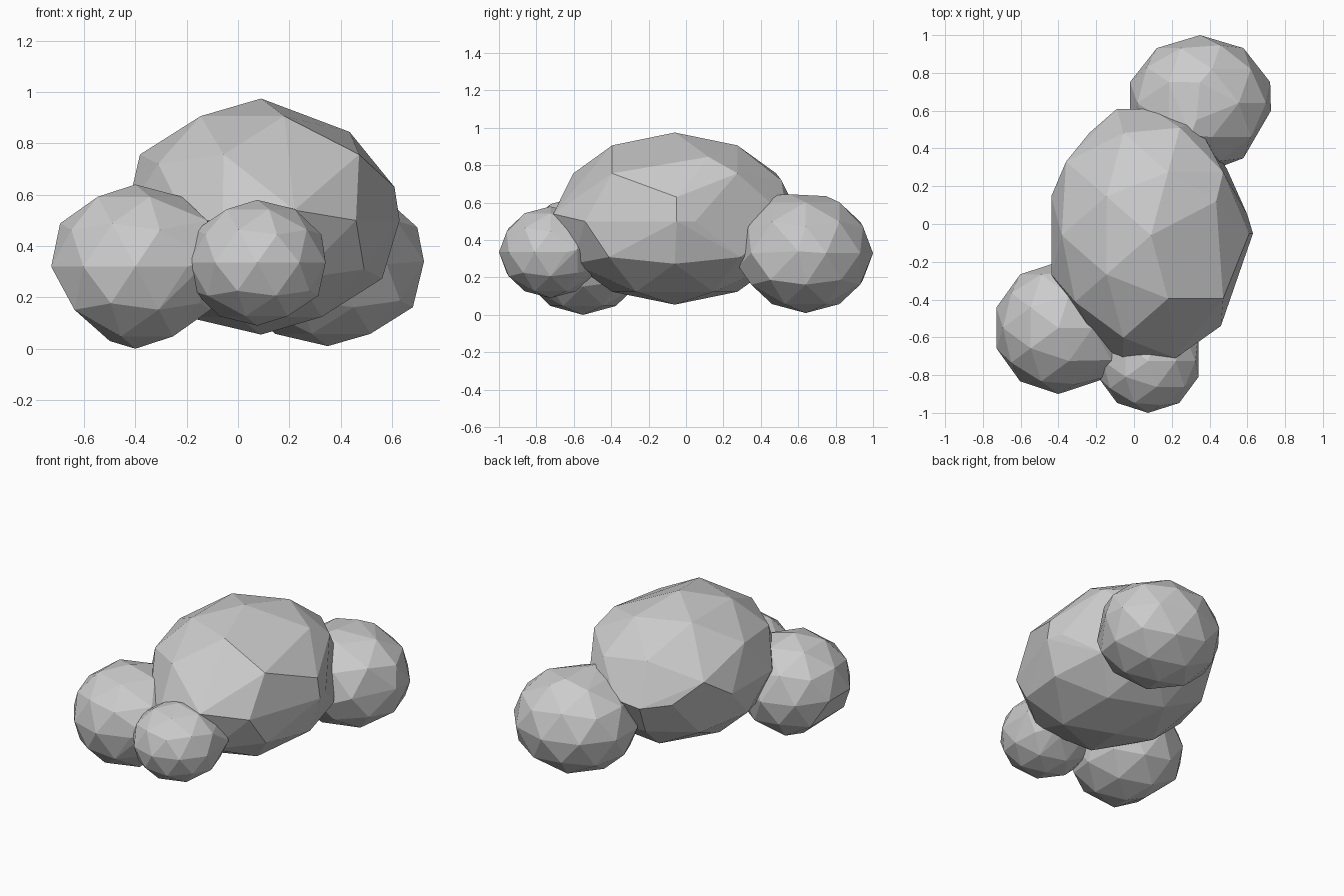
import bpy, bmesh
from mathutils import Vector

if "Cube" in bpy.data.objects:
    bpy.data.objects.remove(bpy.data.objects["Cube"])


def boulder(name, centre, radii, moves=(), extra=()):
    """Faceted ellipsoid; each move pulls its nearest corner, extras bulge the skin."""
    bm = bmesh.new()
    bmesh.ops.create_icosphere(bm, subdivisions=2, radius=1)
    points = [Vector([c + r * k for c, r, k in zip(centre, radii, v.co)]) for v in bm.verts]
    bm.clear()

    # pull chosen corners to their uneven places
    for old, new in moves:
        i = min(range(len(points)), key=lambda k: (points[k] - Vector(old)).length)
        points[i] = Vector(new)

    # wrap a convex skin and merge nearly flat neighbours
    for p in points + [Vector(e) for e in extra]:
        bm.verts.new(p)
    bmesh.ops.convex_hull(bm, input=bm.verts[:])
    loose = [v for v in bm.verts if not v.link_faces]
    bmesh.ops.delete(bm, geom=loose, context='VERTS')
    bmesh.ops.dissolve_limit(bm, angle_limit=0.1, verts=bm.verts[:], edges=bm.edges[:])
    bmesh.ops.recalc_face_normals(bm, faces=bm.faces[:])

    mesh = bpy.data.meshes.new(name)
    bm.to_mesh(mesh)
    bm.free()
    obj = bpy.data.objects.new(name, mesh)
    bpy.context.collection.objects.link(obj)
    return obj


# large central mass
boulder("main_mass", (0.09, -0.06, 0.515), (0.555, 0.67, 0.46), moves=[
    ((0.38, -0.06, 0.91), (0.435, 0.12, 0.845)),
    ((0.24, -0.63, 0.72), (0.22, -0.71, 0.54)),
    ((0.59, -0.06, 0.72), (0.61, -0.05, 0.63)),
    ((0.09, -0.73, 0.515), (-0.06, -0.72, 0.50)),
    ((0.42, -0.60, 0.515), (0.46, -0.54, 0.50)),
    ((-0.24, -0.60, 0.515), (-0.20, -0.62, 0.50)),
    ((-0.31, 0.29, 0.72), (-0.36, 0.33, 0.64)),
    ((0.62, -0.27, 0.515), (0.63, -0.05, 0.50)),
    ((0.62, 0.15, 0.515), (0.60, 0.05, 0.50)),
    ((0.42, 0.48, 0.515), (0.33, 0.54, 0.52)),
], extra=[(-0.09, 0.61, 0.50)])
# lobe at the front left, reaching in behind the front lobe
boulder("front_left_lobe", (-0.40, -0.55, 0.32), (0.345, 0.35, 0.32), moves=[
    ((-0.71, -0.55, 0.18), (-0.65, -0.52, 0.25)),
    ((-0.58, -0.55, 0.05), (-0.50, -0.50, 0.03)),
], extra=[(-0.12, -0.72, 0.50), (-0.11, -0.80, 0.35)])
# small lobe at the front
boulder("front_lobe", (0.075, -0.725, 0.335), (0.28, 0.275, 0.245),
        extra=[(0.20, -0.47, 0.25), (0.34, -0.58, 0.35)])
# lobe at the back right
boulder("back_lobe", (0.35, 0.64, 0.33), (0.39, 0.36, 0.32), moves=[
    ((0.35, 0.64, 0.65), (0.33, 0.55, 0.645)),
    ((0.72, 0.53, 0.33), (0.725, 0.60, 0.34)),
], extra=[(0.30, 0.47, 0.64), (0.35, 0.75, 0.635), (0.40, 0.28, 0.26)])
